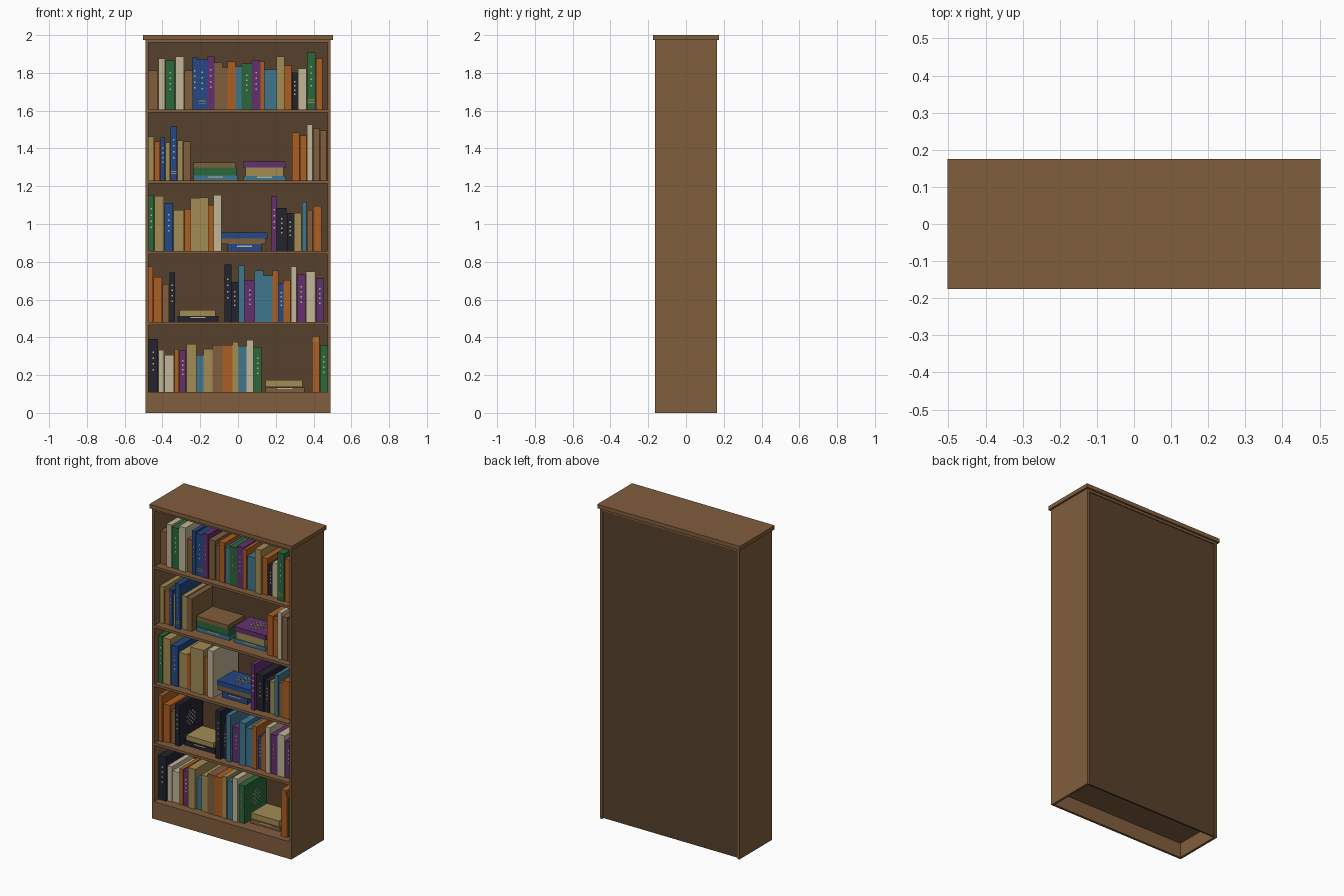
import bpy, bmesh, math
from mathutils import Matrix, Vector

if "Cube" in bpy.data.objects:
    bpy.data.objects.remove(bpy.data.objects["Cube"])

# Colours (sRGB 0-255, converted to linear)
COLOURS = {
    'w': ('brown_wood', (129, 94, 61)), 'd': ('dark_back_wood', (86, 64, 44)),
    'o': ('orange', (172, 94, 36)), 'y': ('olive_tan', (162, 140, 84)),
    'c': ('cream', (194, 182, 152)), 'g': ('green', (42, 104, 58)),
    'b': ('blue', (36, 72, 134)), 'p': ('purple', (98, 48, 108)),
    't': ('teal', (64, 118, 142)), 'k': ('near_black', (35, 35, 47)),
}
KEYS = list(COLOURS)
MATS = []
for name, rgb in COLOURS.values():
    m = bpy.data.materials.new(name)
    lin = [((v / 255 + 0.055) / 1.055) ** 2.4 for v in rgb]
    m.diffuse_color = (*lin, 1)
    m.use_nodes = True
    m.node_tree.nodes["Principled BSDF"].inputs["Base Color"].default_value = m.diffuse_color
    MATS.append(m)


def add_box(bm, x0, x1, y0, y1, z0, z1, col):
    mat = (Matrix.Translation(((x0 + x1) / 2, (y0 + y1) / 2, (z0 + z1) / 2))
           @ Matrix.Diagonal((x1 - x0, y1 - y0, z1 - z0, 1)))
    verts = bmesh.ops.create_cube(bm, size=1, matrix=mat)['verts']
    for f in {f for v in verts for f in v.link_faces}:
        f.material_index = KEYS.index(col)


def finish(bm, name):
    me = bpy.data.meshes.new(name)
    bm.to_mesh(me)
    bm.free()
    for m in MATS:
        me.materials.append(m)
    bpy.context.collection.objects.link(bpy.data.objects.new(name, me))


def box(name, *args):
    bm = bmesh.new()
    add_box(bm, *args)
    finish(bm, name)


# Carcass
W, D, T = 0.49, 0.163, 0.015
box('top_cap', -0.502, 0.502, -0.175, 0.175, 1.975, 2.0, 'w')
box('top_panel', -W + T, W - T, -D, D, 1.96, 1.975, 'w')
for s, side in ((-1, 'left'), (1, 'right')):
    a, b = sorted((s * W, s * (W - T)))
    box(side + '_side', a, b, -D, D, 0, 1.975, 'w')
box('back_panel', -W + T, W - T, 0.147, 0.157, 0.005, 1.96, 'd')
box('plinth', -W + T, W - T, -D, -D + T, 0, 0.11, 'w')
SHELVES = [0.11, 0.482, 0.857, 1.23, 1.605]
for i, z in enumerate(SHELVES):
    box(f'shelf_{i + 1}', -W + T, W - T, -D + 0.004 * (i > 0) + T * (i == 0), 0.147,
        z - 0.016, z, 'w')

PX = 188.5  # reference units per model unit


def emblem(bm, centre, u, v, n):
    """Small cream snowflake of thin plates on a cover."""
    for i in range(-3, 4):
        for j in range(-3, 4):
            if (i + j) % 2 == 0 and abs(i) + abs(j) <= 4:
                c = Vector(centre) + 0.013 * (i * Vector(u) + j * Vector(v))
                h = [0.0048 if k == 0 else 0.0015 for k in n]
                add_box(bm, c.x - h[0], c.x + h[0], c.y - h[1], c.y + h[1],
                        c.z - h[2], c.z + h[2], 'c')


def row(shelf, name, start, books, cover=False):
    """Upright books: (colour, width, height); capital colour = banded spine."""
    bm = bmesh.new()
    x, z = (start - 238.5) / PX, SHELVES[shelf]
    for key, w, h in books:
        w, h, col = w / PX, h / PX, key.lower()
        dep = 0.12 + 0.45 * h
        y0, y1 = 0.003 - dep / 2, 0.003 + dep / 2
        add_box(bm, x + 0.0008, x + w - 0.0008, y0, y1, z, z + h, col)
        xm = x + w / 2
        if col in 'gbpk' and w > 0.024:      # spine dots
            for k in range(4):
                zz = z + h * (0.42 + 0.11 * k)
                add_box(bm, xm - 0.004, xm + 0.004, y0 - 0.0015, y0 + 0.001,
                        zz - 0.004, zz + 0.004, 'c')
        if key.isupper():                    # spine bands
            for k in range(2):
                zz = z + h * (0.9 if col == 'o' else 0.12) + 0.012 * k
                add_box(bm, x + w * 0.12, x + w * 0.88, y0 - 0.0015, y0 + 0.001,
                        zz, zz + 0.005, 'y')
        x += w
    if cover:
        emblem(bm, (x - 0.0005, 0.003, z + h * 0.55), (0, 1, 0), (0, 0, 1), (1, 0, 0))
    finish(bm, name)


def stack(shelf, name, books, cover=False):
    """Lying books, bottom up: (colour, left, right, thickness)."""
    bm = bmesh.new()
    z = SHELVES[shelf]
    for i, (col, l, r, t) in enumerate(books):
        x0, x1, t = (l - 238.5) / PX, (r - 238.5) / PX, t / PX
        y0 = -0.082 + 0.004 * (i % 2)
        add_box(bm, x0, x1, y0, 0.082, z, z + t - 0.0008, col)
        if i == 0:                           # spine strip
            xm = (x0 + x1) / 2
            add_box(bm, xm - 0.04, xm + 0.04, y0 - 0.0015, y0 + 0.001,
                    z + t * 0.6, z + t * 0.6 + 0.006, 'c')
        z += t
    if cover:
        emblem(bm, ((x0 + x1) / 2, 0, z), (1, 0, 0), (0, 1, 0), (0, 0, 1))
    finish(bm, name)


# Top shelf
row(4, 'books_top', 149, [
    ('w', 10, 39), ('c', 7, 51), ('g', 10, 49), ('c', 9, 53), ('w', 8, 39),
    ('b', 5, 52), ('B', 10, 50), ('p', 7, 53), ('w', 8, 47), ('w', 5, 42),
    ('o', 8, 48), ('t', 6, 43), ('g', 10, 46), ('p', 9, 49), ('o', 4, 48),
    ('t', 12, 40), ('y', 8, 53), ('o', 7, 44), ('k', 6, 37), ('c', 9, 41),
    ('G', 9, 57), ('o', 7, 51)])
# Fourth shelf
row(3, 'books_fourth_left', 149, [
    ('y', 6, 44), ('o', 6, 39), ('b', 5, 43), ('y', 5, 38), ('B', 7, 54),
    ('y', 6, 40), ('w', 7, 39)])
stack(3, 'stack_fourth_left', [('t', 194, 238, 5), ('g', 194, 237, 8), ('w', 194, 236, 5)])
stack(3, 'stack_fourth_right', [('t', 244, 286, 4.5), ('y', 246, 284, 8.5),
                                ('p', 244, 286, 6)], True)
row(3, 'books_fourth_right', 292, [
    ('o', 8, 48), ('o', 7, 45), ('c', 6, 56), ('w', 7, 52), ('w', 7, 50)])
# Third shelf
row(2, 'books_third_left', 149, [
    ('g', 6, 56), ('y', 10, 55), ('b', 9, 48), ('y', 11, 41), ('o', 6, 42),
    ('y', 9, 53), ('y', 9, 53.5), ('o', 5, 46), ('c', 8, 56)])
stack(2, 'stack_third', [('b', 228, 262, 7), ('w', 222, 266, 5.5), ('b', 222, 268, 6)], True)
row(2, 'books_third_right', 272, [
    ('p', 5, 55), ('k', 10, 43), ('k', 7, 38), ('y', 8, 38), ('t', 5, 49),
    ('w', 6, 41), ('o', 9, 45)])
# Second shelf
row(1, 'books_second_left', 149, [
    ('o', 5, 55), ('o', 9, 45), ('w', 7, 38), ('k', 6, 49)], True)
stack(1, 'stack_second', [('k', 178, 219, 6), ('y', 180, 216, 6)])
row(1, 'books_second_right', 225, [
    ('k', 7, 57), ('k', 7, 40), ('t', 6, 56), ('p', 10, 42), ('t', 9, 51),
    ('t', 9, 46), ('o', 6, 51), ('b', 5, 39), ('o', 7, 42), ('c', 6, 55),
    ('p', 9, 47), ('c', 10, 50), ('p', 8, 44)])
# Bottom shelf
row(0, 'books_bottom_left', 149, [
    ('k', 10, 53), ('c', 6, 42), ('c', 10, 37), ('o', 5, 43), ('p', 7, 42),
    ('y', 10, 48), ('t', 7, 37), ('y', 9, 43), ('w', 10, 47), ('o', 10, 47),
    ('y', 6, 50), ('t', 8, 46), ('c', 7, 52), ('g', 8, 45)], True)
stack(0, 'stack_bottom', [('w', 266, 305, 5), ('y', 266, 303, 7)])
row(0, 'books_bottom_right', 312, [('O', 8, 56), ('g', 8, 47)])
